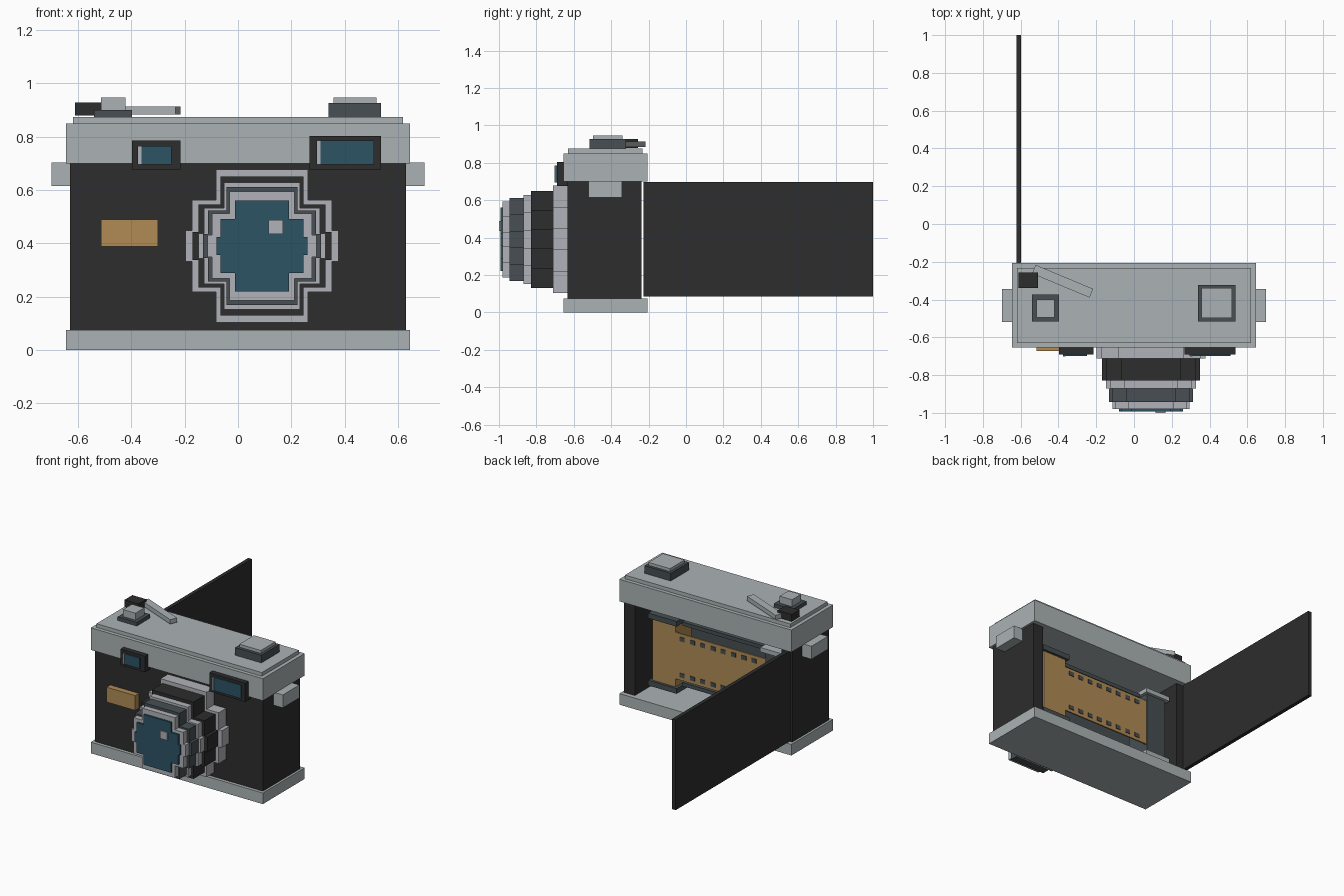
import bpy, bmesh, math
from mathutils import Matrix, Vector

if "Cube" in bpy.data.objects:
    bpy.data.objects.remove(bpy.data.objects["Cube"])


def material(name, r, g, b):
    m = bpy.data.materials.new(name)
    m.diffuse_color = (r, g, b, 1)
    m.use_nodes = True
    m.node_tree.nodes["Principled BSDF"].inputs["Base Color"].default_value = m.diffuse_color
    return m


GREY = material("satin_grey", 0.41, 0.45, 0.46)
SILVER = material("lens_silver", 0.44, 0.45, 0.48)
BLACK = material("black_leather", 0.026, 0.026, 0.026)
SLATE = material("dark_slate", 0.063, 0.078, 0.086)
BLUE = material("blue_glass", 0.026, 0.088, 0.13)
TAN = material("film_tan", 0.44, 0.26, 0.09)


def boxes(name, spans, mat):
    """One object made of boxes, each given as (x0, x1, y0, y1, z0, z1)."""
    bm = bmesh.new()
    for x0, x1, y0, y1, z0, z1 in spans:
        centre = Vector(((x0 + x1) / 2, (y0 + y1) / 2, (z0 + z1) / 2))
        size = (x1 - x0, y1 - y0, z1 - z0, 1)
        bmesh.ops.create_cube(bm, size=1, matrix=Matrix.Translation(centre) @ Matrix.Diagonal(size))
    mesh = bpy.data.meshes.new(name)
    bm.to_mesh(mesh)
    bm.free()
    mesh.materials.append(mat)
    ob = bpy.data.objects.new(name, mesh)
    bpy.context.collection.objects.link(ob)
    return ob


def stepped_disc(name, r, y0, y1, mat, cx=0.09, cz=0.39, rows=5):
    """Blocky disc built from equal-height rows."""
    h = 2 * r / rows
    spans = []
    for i in range(rows):
        zc = -r + h * (i + 0.5)
        w = math.sqrt(r * r - zc * zc)
        spans.append((cx - w, cx + w, y0, y1, cz + zc - h / 2, cz + zc + h / 2))
    return boxes(name, spans, mat)


# Body shell, open at the back
boxes("base_plate", [(-0.645, 0.645, -0.655, -0.207, 0, 0.075)], GREY)
boxes("front_wall", [(-0.63, 0.63, -0.633, -0.59, 0.075, 0.70)], BLACK)
boxes("side_walls", [(s * 0.59 - 0.04, s * 0.59 + 0.04, -0.59, -0.238, 0.075, 0.70)
                     for s in (-1, 1)], BLACK)
boxes("inner_wall", [(-0.55, 0.55, -0.59, -0.55, 0.075, 0.70)], SLATE)
boxes("top_cover", [(-0.645, 0.645, -0.655, -0.207, 0.70, 0.85)], GREY)
boxes("top_step", [(-0.62, 0.62, -0.63, -0.232, 0.85, 0.875)], GREY)
boxes("strap_lugs", [(0.63, 0.70, -0.52, -0.343, 0.615, 0.703),
                     (-0.70, -0.63, -0.52, -0.343, 0.615, 0.703)], GREY)

# Open back door
boxes("back_door", [(-0.623, -0.597, -0.228, 1.0, 0.085, 0.697)], BLACK)

# Lens barrel, from the mount to the glass
for name, r, y0, y1, mat in (
        ("lens_mount", 0.2875, -0.712, -0.633, SILVER),
        ("focus_ring", 0.26, -0.828, -0.712, BLACK),
        ("middle_ring", 0.238, -0.87, -0.828, SILVER),
        ("aperture_ring", 0.222, -0.943, -0.87, SLATE),
        ("lens_rim", 0.204, -0.98, -0.943, SILVER),
        ("lens_glass", 0.17, -0.992, -0.98, BLUE)):
    stepped_disc(name, r, y0, y1, mat)
boxes("lens_glint", [(0.115, 0.168, -1.0, -0.992, 0.435, 0.488)], SILVER)

# Viewfinder windows: frame, glass and a thin glint
for side, x0, x1, z0, z1, gx0, gx1, gz0, gz1 in (
        ("small", -0.398, -0.215, 0.677, 0.785, -0.377, -0.249, 0.695, 0.766),
        ("large", 0.268, 0.537, 0.677, 0.803, 0.294, 0.511, 0.695, 0.785)):
    boxes(side + "_window_frame", [(x0, x1, -0.69, -0.633, z0, z1)], BLACK)
    boxes(side + "_window_glass", [(gx0, gx1, -0.698, -0.69, gz0, gz1)], BLUE)
    boxes(side + "_window_glint", [(gx0 + 0.002, gx0 + 0.015, -0.702, -0.698, gz0, gz1)], SILVER)

# Front badge
boxes("front_badge", [(-0.515, -0.30, -0.672, -0.633, 0.388, 0.489)], TAN)

# Top controls
boxes("rewind_dial", [(0.34, 0.537, -0.517, -0.322, 0.875, 0.927)], SLATE)
boxes("rewind_cap", [(0.358, 0.519, -0.497, -0.34, 0.927, 0.947)], GREY)
boxes("shutter_base", [(-0.54, -0.397, -0.517, -0.373, 0.875, 0.90)], SLATE)
boxes("shutter_button", [(-0.515, -0.422, -0.495, -0.40, 0.90, 0.947)], GREY)
boxes("lever_pivot", [(-0.612, -0.507, -0.34, -0.257, 0.88, 0.928)], BLACK)
lever = boxes("advance_lever", [(-0.165, 0.165, -0.025, 0.025, -0.015, 0.015)], GREY)
lever.location = (-0.378, -0.303, 0.898)
lever.rotation_euler.z = math.radians(-22.7)

# Film canister, film strip and take-up spool inside
boxes("film_canister", [(0.30, 0.474, -0.49, -0.317, 0.17, 0.59)], TAN)
boxes("canister_caps", [(0.28, 0.494, -0.51, -0.30, z, z + 0.035) for z in (0.135, 0.59)], SLATE)
boxes("film_strip", [(-0.38, 0.31, -0.327, -0.317, 0.225, 0.54)], TAN)
boxes("sprocket_holes", [(x - 0.018, x + 0.018, -0.318, -0.313, z - 0.014, z + 0.014)
                         for z in (0.26, 0.505)
                         for x in (0.25 - 0.077 * i for i in range(8))], SLATE)
boxes("takeup_spool", [(-0.52, -0.37, -0.49, -0.315, 0.17, 0.59)], SLATE)
boxes("spool_caps", [(-0.54, -0.35, -0.51, -0.295, z, z + 0.03) for z in (0.14, 0.59)], GREY)
boxes("film_rails", [(-0.35, 0.28, -0.40, -0.36, z, z + 0.025) for z in (0.165, 0.575)], SLATE)
